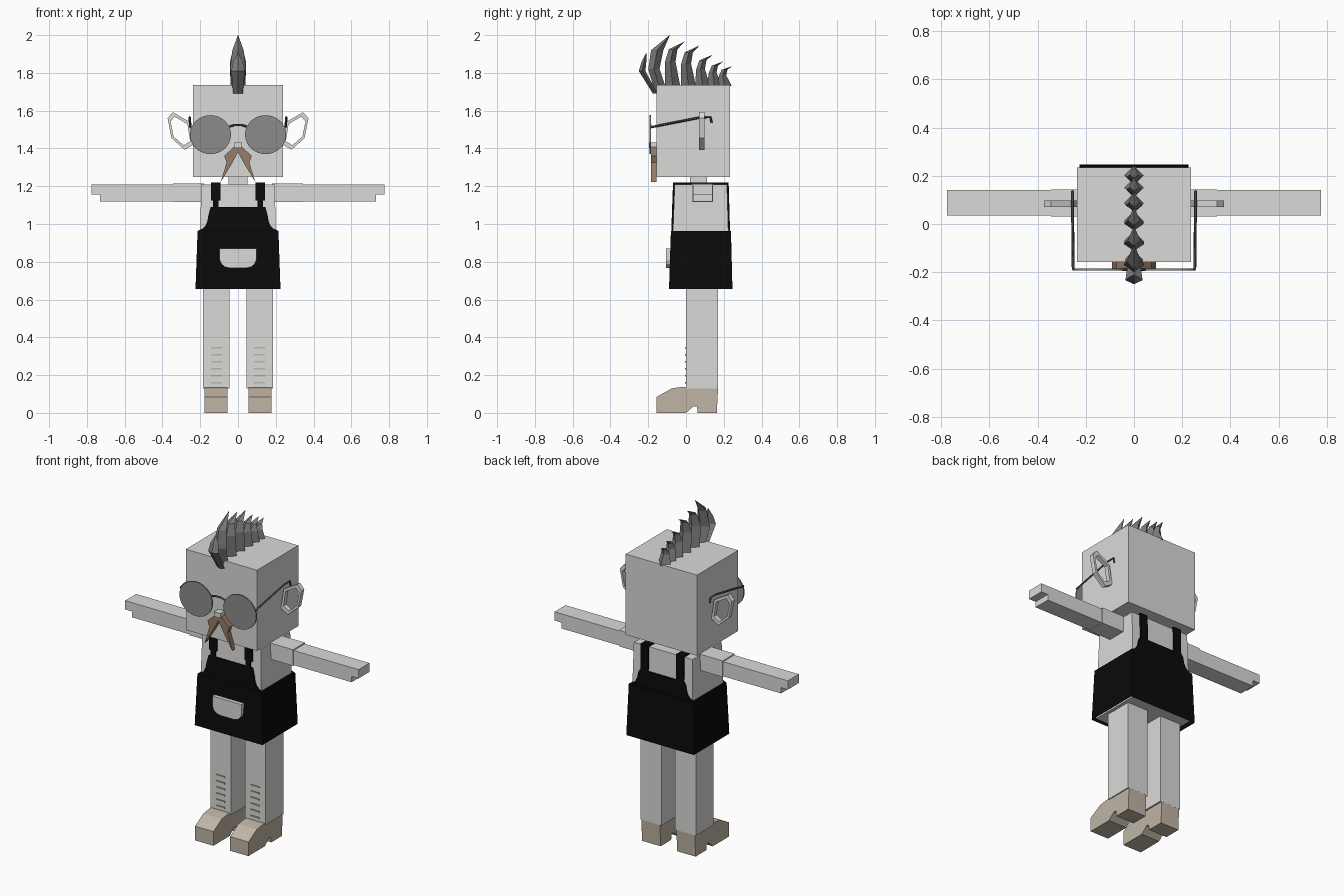
import bpy, bmesh, math
from mathutils import Vector

cube = bpy.data.objects.get("Cube")
if cube:
    bpy.data.objects.remove(cube, do_unlink=True)


def material(name, r, g, b):
    m = bpy.data.materials.new(name)
    m.use_nodes = True
    m.diffuse_color = (r, g, b, 1)
    m.node_tree.nodes["Principled BSDF"].inputs["Base Color"].default_value = (r, g, b, 1)
    return m


LIGHT = material("light grey", .7, .7, .69)
BLACK = material("apron black", .003, .003, .003)
TAN = material("shoe tan", .53, .46, .38)
BROWN = material("moustache brown", .31, .2, .135)
LENS = material("lens grey", .26, .26, .25)
HAIR = material("hair grey", .2, .2, .2)
FRAME = material("frame dark grey", .06, .06, .06)


def loft(name, rings, mat, cap_start=True, cap_end=True, closed=False):
    """Skin a series of equal point rings."""
    bm = bmesh.new()
    vs = [[bm.verts.new(p) for p in ring] for ring in rings]
    pairs = list(zip(vs, vs[1:])) + ([(vs[-1], vs[0])] if closed else [])
    for a, b in pairs:
        for i in range(len(a)):
            j = (i + 1) % len(a)
            bm.faces.new((a[i], a[j], b[j], b[i]))
    if cap_start and not closed:
        bm.faces.new(vs[0])
    if cap_end and not closed:
        bm.faces.new(vs[-1])
    bmesh.ops.remove_doubles(bm, verts=bm.verts, dist=1e-5)
    bmesh.ops.recalc_face_normals(bm, faces=bm.faces)
    me = bpy.data.meshes.new(name)
    bm.to_mesh(me)
    bm.free()
    me.materials.append(mat)
    ob = bpy.data.objects.new(name, me)
    bpy.context.collection.objects.link(ob)
    return ob


def rect(x0, x1, y0, y1, z):
    return [(x0, y0, z), (x1, y0, z), (x1, y1, z), (x0, y1, z)]


def box(name, x0, x1, y0, y1, z0, z1, mat):
    return loft(name, [rect(x0, x1, y0, y1, z0), rect(x0, x1, y0, y1, z1)], mat)


def prism_x(name, yz, x0, x1, mat):
    return loft(name, [[(x, y, z) for y, z in yz] for x in (x0, x1)], mat)


def prism_y(name, xz, y0, y1, mat):
    return loft(name, [[(x, y, z) for x, z in xz] for y in (y0, y1)], mat)


def wire(name, points, radius, mat):
    cu = bpy.data.curves.new(name, 'CURVE')
    cu.dimensions = '3D'
    cu.bevel_depth, cu.bevel_resolution = radius, 0
    cu.use_fill_caps = True
    sp = cu.splines.new('POLY')
    sp.points.add(len(points) - 1)
    for p, co in zip(sp.points, points):
        p.co = (*co, 1)
    cu.materials.append(mat)
    ob = bpy.data.objects.new(name, cu)
    bpy.context.collection.objects.link(ob)


# Head, neck and torso
box("head", -.237, .237, -.157, .234, 1.25, 1.735, LIGHT)
box("neck", -.05, .05, .02, .11, 1.19, 1.26, LIGHT)
FRONT = lambda z: -.08 + .02 * (z - .66) / .55
BACK = lambda z: .233 - .016 * (z - .66) / .55
loft("torso", [rect(-.205, .205, FRONT(.665), BACK(.665), .665),
               rect(-.195, .195, FRONT(1.21), BACK(1.21), 1.21)], LIGHT)

# Apron skirt, open below
loft("apron_skirt", [rect(-.225, .225, -.09, .246, .655),
                     rect(-.214, .214, -.08, .238, .963)], BLACK, cap_start=False)


def apron_panel(name, outline, surface, out):
    """Thin panel lying on the sloping front or back of the torso."""
    loft(name, [[(x, surface(z) + d, z) for x, z in outline] for d in (0, out)], BLACK)


def bib(name, top, surface, out):
    half = [(.212, .95), (.212, .965), (.188, .975), (.172, .992),
            (.162, 1.015), (.157, 1.045), (.145, top)]
    apron_panel(name, half + [(-x, z) for x, z in reversed(half)], surface, out)


bib("front_bib", 1.09, FRONT, -.009)
bib("back_bib", 1.065, BACK, .009)

# Pocket with rounded lower corners
half = [(.097, .87), (.097, .81), (.088, .788), (.07, .773), (.045, .767)]
prism_y("apron_pocket", half + [(-x, z) for x, z in reversed(half)], -.105, -.08, LIGHT)

for s, side in ((1, "left"), (-1, "right")):
    # Shoulder straps and buckles
    def band(a, b, z0, z1):
        return [(s * a, z0), (s * b, z0), (s * b, z1), (s * a, z1)]
    apron_panel(side + "_front_strap", band(.093, .143, 1.125, 1.22), FRONT, -.009)
    apron_panel(side + "_strap_buckle", band(.102, .132, 1.08, 1.13), FRONT, -.009)
    apron_panel(side + "_back_strap", band(.093, .143, 1.05, 1.22), BACK, .009)
    box(side + "_shoulder_strap", s * .093, s * .143, -.062, .219, 1.205, 1.219, BLACK)

    # Sleeve, arm and hand step
    box(side + "_sleeve", s * .18, s * .345, .031, .144, 1.117, 1.214, LIGHT)
    arm = [(s * x, z) for x, z in
           ((.3, 1.12), (.73, 1.12), (.73, 1.155), (.776, 1.155), (.776, 1.208), (.3, 1.208))]
    prism_y(side + "_arm", arm, .036, .14, LIGHT)

    # Leg with lace stripes
    box(side + "_leg", s * .045, s * .184, 0, .17, .13, .7, LIGHT)
    for i in range(6):
        z = .16 + i * .037
        box(f"{side}_lace_{i + 1}", s * .085, s * .143, -.005, .002, z - .004, z + .004, TAN)

    # Heeled shoe
    shoe = [(-.155, 0), (.0, 0), (.04, .035), (.058, .035), (.062, 0), (.163, 0),
            (.17, .138), (-.02, .138), (-.075, .13), (-.155, .085)]
    prism_x(side + "_shoe", shoe, s * .055, s * .178, TAN)

    # Angular open ear
    outer = [Vector(p) for p in ((.255, 1.54), (.345, 1.592), (.373, 1.56),
                                 (.352, 1.455), (.283, 1.393), (.236, 1.42))]
    mid = sum(outer, Vector((0, 0))) / len(outer)
    inner = [mid + (p - mid) * .76 for p in outer]
    loft(side + "_ear", [[(s * p.x, y, p.y) for p in path] for path, y in
                         ((outer, .07), (outer, .097), (inner, .097), (inner, .07))],
         LIGHT, closed=True)

    # Round lens and hooked temple
    circle = [(s * .146 + .109 * math.cos(a), 1.473 + .103 * math.sin(a))
              for a in (math.tau * i / 32 for i in range(32))]
    prism_y(side + "_lens", circle, -.192, -.184, LENS)
    wire(side + "_temple", [(s * .252, -.188, 1.512), (s * .255, .08, 1.565),
                            (s * .255, .13, 1.565), (s * .255, .136, 1.535)], .006, FRAME)

    # Moustache half
    tash = [(0, 1.41), (.022, 1.408), (.073, 1.36), (.06, 1.325), (.092, 1.222), (.035, 1.315), (0, 1.38)]
    prism_y(side + "_moustache", [(s * x, z) for x, z in tash], -.186, -.157, BROWN)

wire("glasses_bridge", [(-.047, -.188, 1.515), (-.02, -.188, 1.524),
                        (.02, -.188, 1.524), (.047, -.188, 1.515)], .006, FRAME)
box("nose", -.022, .022, -.197, -.15, 1.403, 1.432, LIGHT)


# Crest of backswept spikes with diamond sections (front, rear, height, half width)
def spike(name, sections):
    rings = []
    for front, rear, z, w in sections:
        c = (front + rear) / 2
        rings.append([(0, front, z), (w, c, z), (0, rear, z), (-w, c, z)])
    loft(name, rings, HAIR)


spike("front_curl", [(-.175, -.15, 1.69, .025), (-.25, -.215, 1.81, .036),
                     (-.235, -.21, 1.86, .025), (-.211, -.209, 1.905, .001)])
spike("tall_spike", [(-.165, -.1, 1.7, .03), (-.2, -.14, 1.82, .042),
                     (-.185, -.12, 1.92, .03), (-.087, -.085, 2.0, .001)])
for i, (tip, top) in enumerate([(-.01, 1.965), (.07, 1.945), (.137, 1.894), (.195, 1.86), (.243, 1.835)]):
    h = top - 1.73
    k = .4 + h * 2.6
    base = tip - .06 * k
    spike(f"crest_spike_{i + 1}", [(base - .04, base + .04, 1.73, .04),
                                   (base - .04 * k, base + .015 * k, 1.73 + h * .55, .042 * k),
                                   (base - .02 * k, base + .025 * k, 1.73 + h * .83, .026 * k),
                                   (tip - .001, tip + .001, top, .001)])
